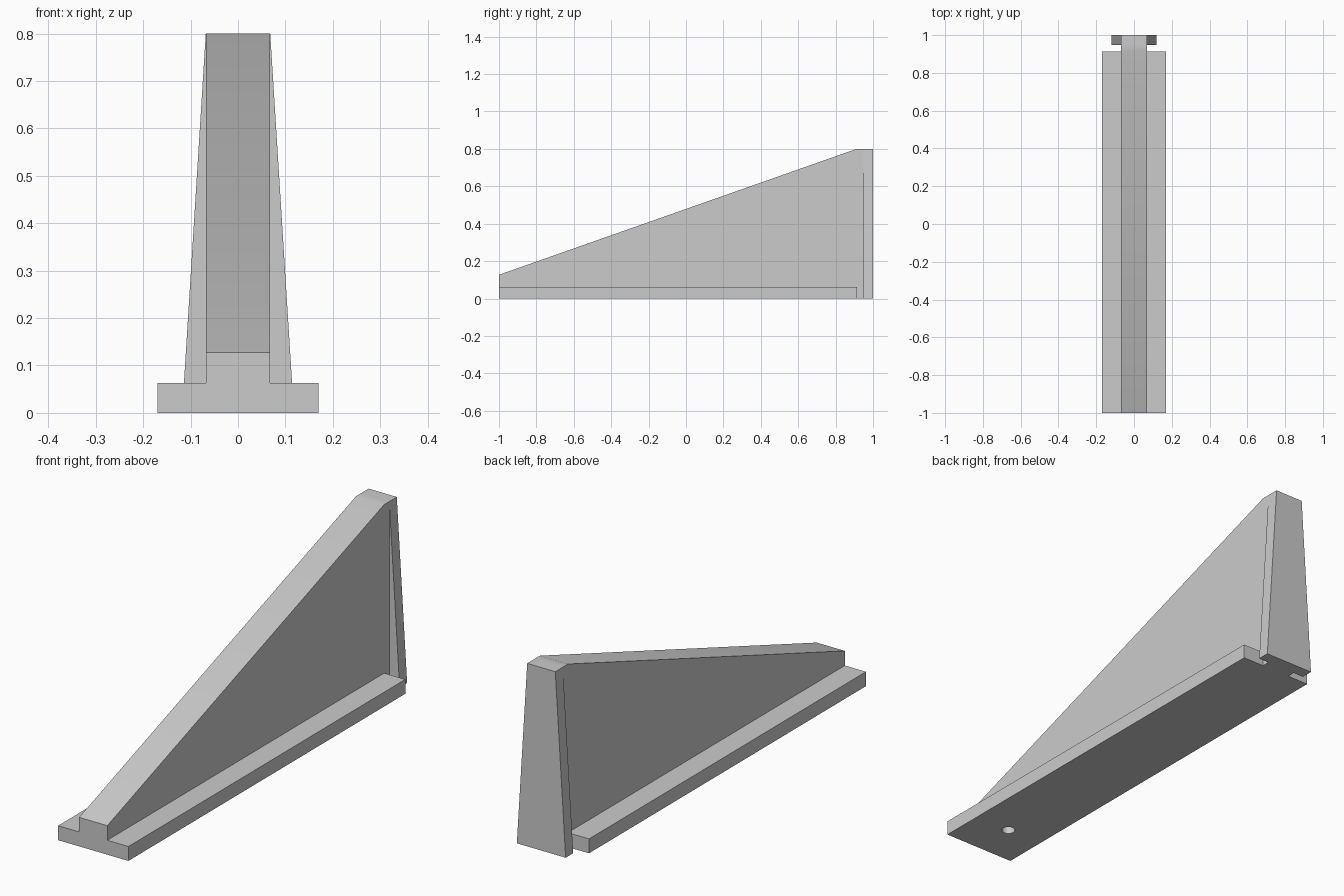
import bpy
import bmesh
import math
from mathutils import Vector

if "Cube" in bpy.data.objects:
    bpy.data.objects.remove(bpy.data.objects["Cube"], do_unlink=True)

HALF_WEB = 0.068
HEIGHT = 0.8

grey = bpy.data.materials.new("light grey")
grey.use_nodes = True
colour = (0.6, 0.6, 0.6, 1)
grey.diffuse_color = colour
grey.node_tree.nodes["Principled BSDF"].inputs["Base Color"].default_value = colour


def add_prism(name, outline, depth):
    """Extrude a closed outline of 3D points along the depth vector."""
    bm = bmesh.new()
    face = bm.faces.new([bm.verts.new(p) for p in outline])
    grown = bmesh.ops.extrude_face_region(bm, geom=[face])["geom"]
    moved = [g for g in grown if isinstance(g, bmesh.types.BMVert)]
    bmesh.ops.translate(bm, verts=moved, vec=Vector(depth))
    bmesh.ops.recalc_face_normals(bm, faces=bm.faces)
    mesh = bpy.data.meshes.new(name)
    bm.to_mesh(mesh)
    bm.free()
    mesh.materials.append(grey)
    obj = bpy.data.objects.new(name, mesh)
    bpy.context.collection.objects.link(obj)
    return obj


def combine(target, other, operation):
    """Apply a boolean, then remove the helper part."""
    mod = target.modifiers.new(operation.title(), 'BOOLEAN')
    mod.operation = operation
    mod.solver = 'EXACT'
    mod.object = other
    bpy.ops.object.select_all(action='DESELECT')
    bpy.context.view_layer.objects.active = target
    target.select_set(True)
    bpy.ops.object.modifier_apply(modifier=mod.name)
    bpy.data.objects.remove(other, do_unlink=True)


# Upright web with the sloping top
side = [(-1, 0), (1, 0), (1, HEIGHT), (0.912, HEIGHT), (-1, 0.127)]
bracket = add_prism("support_bracket", [(-HALF_WEB, y, z) for y, z in side],
                    (2 * HALF_WEB, 0, 0))

# Flat foot along the bottom
foot = [(-0.17, 0), (0.17, 0), (0.17, 0.063), (-0.17, 0.063)]
foot_flange = add_prism("foot_flange", [(x, -1, z) for x, z in foot], (0, 1.913, 0))

# Tapered plate at the back
back = [(-0.118, 0), (0.118, 0), (HALF_WEB, HEIGHT), (-HALF_WEB, HEIGHT)]
back_flange = add_prism("back_flange", [(x, 0.948, z) for x, z in back], (0, 0.052, 0))

# Blind fixing hole under the front end
turns = [2 * math.pi * i / 32 for i in range(32)]
hole = add_prism("fixing_hole", [(0.027 * math.cos(a), -0.81 + 0.027 * math.sin(a), -0.05)
                                 for a in turns], (0, 0, 0.15))

combine(bracket, foot_flange, 'UNION')
combine(bracket, back_flange, 'UNION')
combine(bracket, hole, 'DIFFERENCE')

# Clean flat faces and shade
bm = bmesh.new()
bm.from_mesh(bracket.data)
bmesh.ops.remove_doubles(bm, verts=bm.verts, dist=0.0001)
bmesh.ops.dissolve_limit(bm, angle_limit=math.radians(1), verts=bm.verts, edges=bm.edges)
bm.to_mesh(bracket.data)
bm.free()
bpy.ops.object.shade_smooth_by_angle(angle=math.radians(30))
